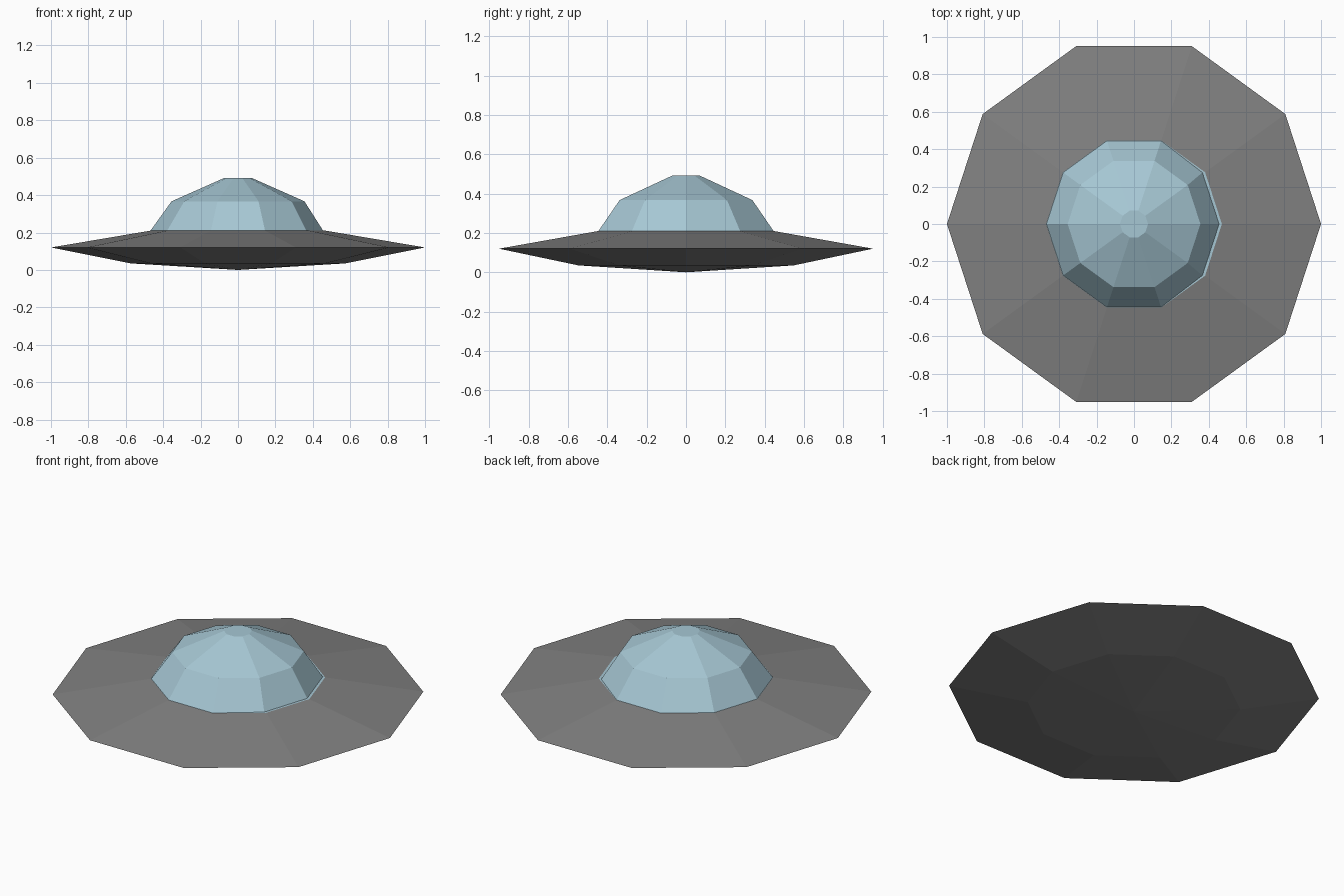
import bpy, bmesh, math

if "Cube" in bpy.data.objects:
    bpy.data.objects.remove(bpy.data.objects["Cube"])

SIDES = 10


def material(name, rgb):
    m = bpy.data.materials.new(name)
    m.diffuse_color = (*[(c / 255) ** 2.2 for c in rgb], 1)
    m.use_nodes = True
    m.node_tree.nodes["Principled BSDF"].inputs["Base Color"].default_value = m.diffuse_color
    return m


def lathe(name, profile, mat, tweak=None):
    """Revolve (radius, z) points into a faceted ten-sided shell."""
    bm = bmesh.new()
    rings = []
    for r, z in profile:
        if r == 0:
            rings.append([bm.verts.new((0, 0, z))] * SIDES)
        else:
            rings.append([bm.verts.new((r * math.cos(math.tau * i / SIDES),
                                        r * math.sin(math.tau * i / SIDES), z))
                          for i in range(SIDES)])
    for a, b in zip(rings, rings[1:]):
        for i in range(SIDES):
            j = (i + 1) % SIDES
            quad = [a[i], a[j], b[j], b[i]]
            bm.faces.new(list(dict.fromkeys(quad)))
    if tweak:
        tweak(bm)
    mesh = bpy.data.meshes.new(name)
    bm.to_mesh(mesh)
    bm.free()
    mesh.materials.append(mat)
    ob = bpy.data.objects.new(name, mesh)
    bpy.context.collection.objects.link(ob)
    return ob


grey = material("hull grey", (128, 128, 128))
blue = material("dome pale blue", (165, 198, 211))

# Saucer hull: shallow belly, sharp rim, sloped upper deck
lathe("saucer_hull", [(0, 0), (0.575, 0.035), (1, 0.12), (0.468, 0.21)], grey)


# Dome, whose base is set slightly inwards on the +x side
def inset_right(bm):
    for v in bm.verts:
        if v.co.z < 0.22 and v.co.x > 0.3:
            v.co.x -= 0.013


lathe("dome", [(0.468, 0.21), (0.355, 0.367), (0.075, 0.491), (0, 0.491)], blue, inset_right)

# Flat floor of the dome, showing as a thin ledge on the +x side
lathe("dome_floor", [(0.47, 0.21), (0, 0.21)], blue)
